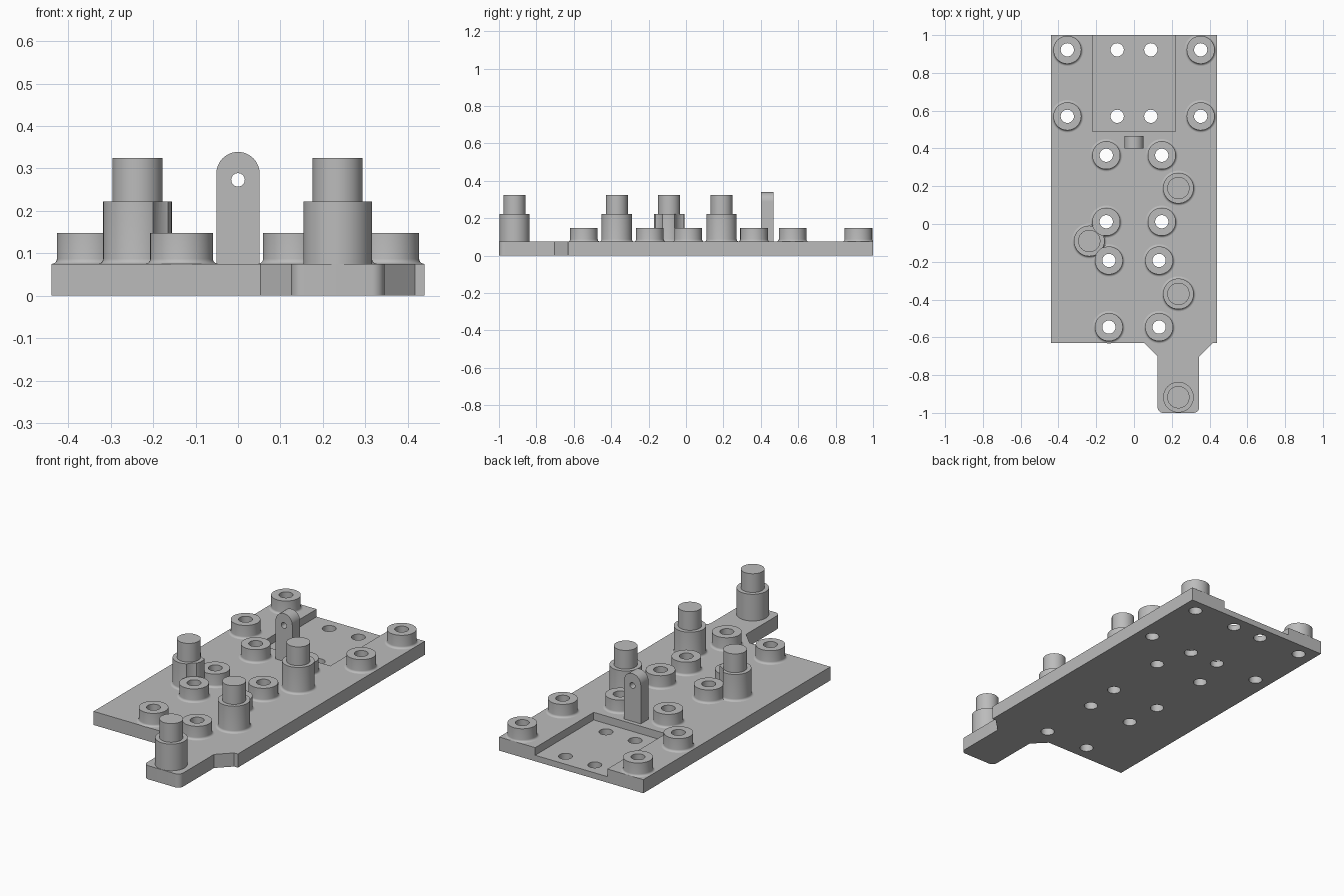
import bpy, bmesh, math
from mathutils import Vector

default = bpy.data.objects.get("Cube")
if default:
    bpy.data.objects.remove(default, do_unlink=True)

GREY = 0.5
mat = bpy.data.materials.new("plain grey")
mat.use_nodes = True
mat.diffuse_color = (GREY, GREY, GREY, 1)
mat.node_tree.nodes["Principled BSDF"].inputs["Base Color"].default_value = (GREY, GREY, GREY, 1)

PLATE_TOP, BOSS_TOP, FLOOR = 0.075, 0.148, 0.033
HOLE_R, BOSS_R, POST_R, PIN_R = 0.035, 0.074, 0.081, 0.059
FILLET, BACK = 0.012, 1.0


def make_object(name, bm):
    bmesh.ops.recalc_face_normals(bm, faces=bm.faces)
    mesh = bpy.data.meshes.new(name)
    bm.to_mesh(mesh)
    bm.free()
    mesh.materials.append(mat)
    obj = bpy.data.objects.new(name, mesh)
    bpy.context.collection.objects.link(obj)
    return obj


def activate(obj):
    bpy.ops.object.select_all(action='DESELECT')
    obj.select_set(True)
    bpy.context.view_layer.objects.active = obj


def smooth(obj):
    activate(obj)
    bpy.ops.object.shade_smooth_by_angle(angle=math.radians(35))


def prism(name, outline, depth):
    """Extrude a closed outline along a vector."""
    bm = bmesh.new()
    face = bm.faces.new([bm.verts.new(p) for p in outline])
    ext = bmesh.ops.extrude_face_region(bm, geom=[face], use_keep_orig=True)
    moved = [g for g in ext["geom"] if isinstance(g, bmesh.types.BMVert)]
    bmesh.ops.translate(bm, verts=moved, vec=depth)
    return make_object(name, bm)


def arc(cx, cy, r, start, end, steps):
    angles = [math.radians(start + (end - start) * i / steps) for i in range(steps + 1)]
    return [(cx + r * math.cos(a), cy + r * math.sin(a)) for a in angles]


def lathe(name, x, y, profile, closed=False, segments=48):
    """Spin an (radius, z) profile around a vertical axis."""
    bm = bmesh.new()
    rings = []
    for r, z in profile:
        rings.append([bm.verts.new((x + px, min(y + py, BACK), z))
                      for px, py in arc(0, 0, r, 0, 360, segments)[:-1]])
    pairs = list(zip(rings, rings[1:]))
    if closed:
        pairs.append((rings[-1], rings[0]))
    else:
        bm.faces.new(rings[0])
        bm.faces.new(rings[-1])
    for a, b in pairs:
        for i in range(segments):
            j = (i + 1) % segments
            bm.faces.new((a[i], a[j], b[j], b[i]))
    return make_object(name, bm)


def cylinder(name, x, y, r, z0, z1):
    return lathe(name, x, y, [(r, z0), (r, z1)])


def cut(obj, cutters):
    """Subtract the cutters, then discard them."""
    for c in cutters:
        c.hide_render = True
        activate(obj)
        mod = obj.modifiers.new("cut", 'BOOLEAN')
        mod.operation, mod.solver, mod.object = 'DIFFERENCE', 'EXACT', c
        bpy.ops.object.modifier_apply(modifier=mod.name)
        bpy.data.objects.remove(c, do_unlink=True)


def base_fillet(r):
    return arc(r + FILLET, PLATE_TOP + FILLET, FILLET, 180, 270, 5)


# Hole and post positions
boss_rows = [(0.353, 0.922), (0.353, 0.57), (0.147, 0.364),
             (0.147, 0.012), (0.133, -0.193), (0.133, -0.546)]
bosses = [(s * x, y) for x, y in boss_rows for s in (-1, 1)]
floor_holes = [(s * 0.089, y) for y in (0.922, 0.57) for s in (-1, 1)]
posts = [(0.235, 0.19), (-0.237, -0.09), (0.235, -0.37), (0.235, -0.917)]

# Base plate with its rounded front tab
outline = [(-0.44, BACK), (-0.44, -0.63), (0.053, -0.63), (0.125, -0.702)]
outline += arc(0.155, -0.97, 0.03, 180, 270, 8)
outline += arc(0.315, -0.97, 0.03, 270, 360, 8)
outline += [(0.345, -0.702), (0.417, -0.63), (0.44, -0.63), (0.44, BACK)]
plate = prism("base_plate", [(x, y, 0) for x, y in outline], (0, 0, PLATE_TOP))

# Open recess at the back, then all the through holes
recess = prism("recess_cutter", [(-0.22, 0.49, FLOOR), (0.22, 0.49, FLOOR),
                                 (0.22, 1.1, FLOOR), (-0.22, 1.1, FLOOR)], (0, 0, 0.1))
cut(plate, [recess] + [cylinder("hole_cutter", x, y, HOLE_R, -0.1, 0.2)
                       for x, y in bosses + floor_holes])
smooth(plate)

# Hollow screw bosses with filleted feet
for x, y in bosses:
    profile = [(HOLE_R, PLATE_TOP), (HOLE_R, BOSS_TOP), (BOSS_R, BOSS_TOP)] + base_fillet(BOSS_R)
    smooth(lathe("screw_boss", x, y, profile, closed=True))

# Stepped posts; those on the main plate have filleted feet
for x, y in posts:
    foot = base_fillet(POST_R)[::-1] if y > -0.63 else [(POST_R, PLATE_TOP)]
    post = lathe("stepped_post", x, y, foot + [(POST_R, 0.222), (PIN_R, 0.222), (PIN_R, 0.325)])
    # Clearance above any boss that the post overlaps
    near = [b for b in bosses if (Vector(b) - Vector((x, y))).length < BOSS_R + POST_R]
    cut(post, [cylinder("clearance_cutter", bx, by, BOSS_R, BOSS_TOP, 0.4) for bx, by in near])
    smooth(post)

# Upright lug with a rounded top and a cross hole
side = [(-0.051, PLATE_TOP), (0.051, PLATE_TOP)] + arc(0, 0.288, 0.051, 0, 180, 24)
lug = prism("upright_lug", [(x, 0.4, z) for x, z in side], (0, 0.067, 0))
bore = prism("bore_cutter", [(x, 0.3, z) for x, z in arc(0, 0.273, 0.016, 0, 360, 24)[:-1]],
             (0, 0.3, 0))
cut(lug, [bore])
smooth(lug)
